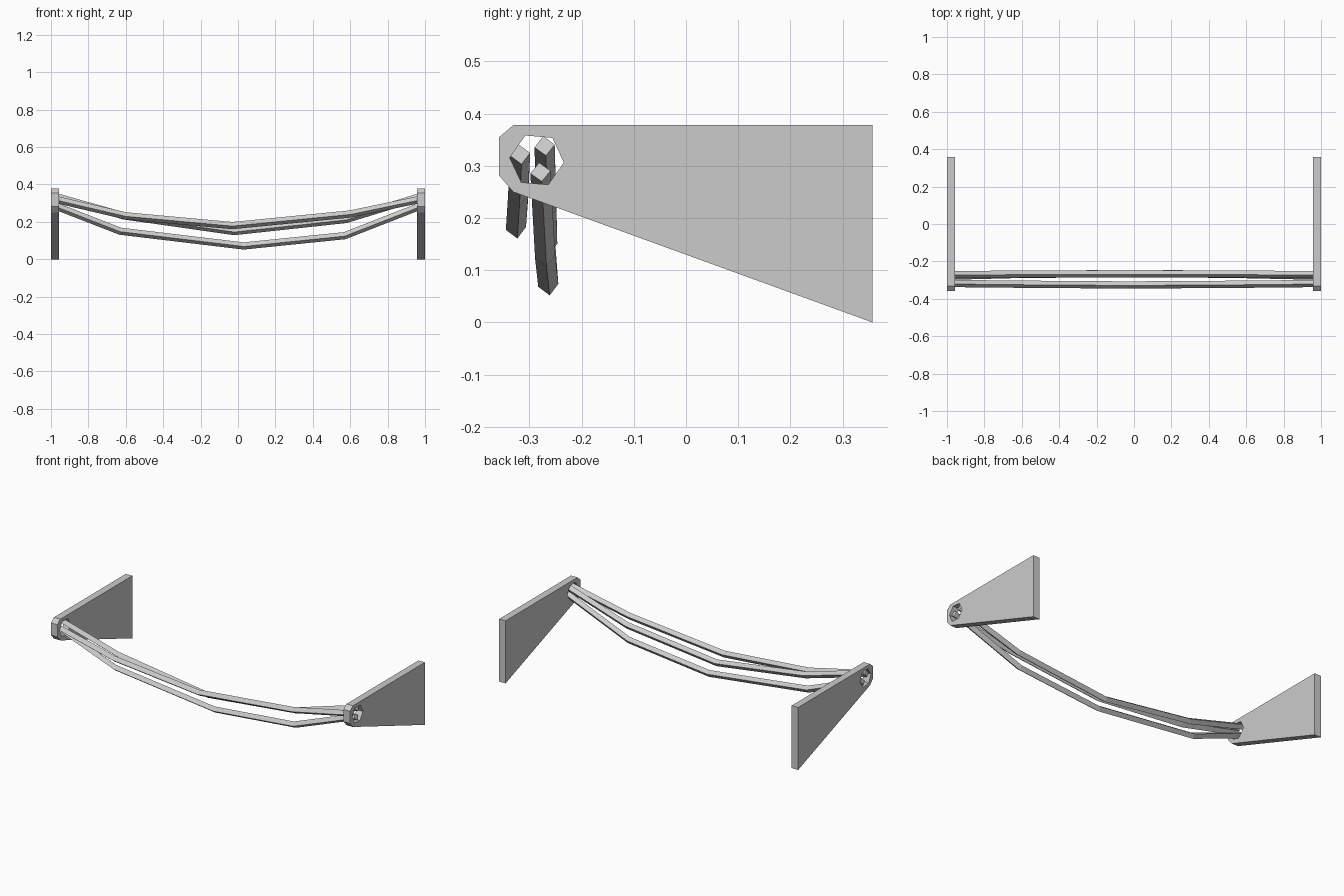
import bpy, bmesh
from math import cos, sin, radians, pi

if "Cube" in bpy.data.objects:
    bpy.data.objects.remove(bpy.data.objects["Cube"])


def prism(name, x0, x1, pts):
    # Extrude a (y, z) outline along x
    bm = bmesh.new()
    f = bm.faces.new([bm.verts.new((x0, y, z)) for y, z in pts])
    r = bmesh.ops.extrude_face_region(bm, geom=[f])
    for v in r["geom"]:
        if isinstance(v, bmesh.types.BMVert):
            v.co.x = x1
    bmesh.ops.recalc_face_normals(bm, faces=bm.faces)
    me = bpy.data.meshes.new(name)
    bm.to_mesh(me)
    bm.free()
    ob = bpy.data.objects.new(name, me)
    bpy.context.collection.objects.link(ob)
    return ob


def cable(name, pts):
    # Sagging square-section tube through a few points
    cu = bpy.data.curves.new(name, 'CURVE')
    cu.dimensions = '3D'
    cu.twist_mode = 'Z_UP'
    cu.bevel_depth = 0.0195
    cu.bevel_resolution = 0
    cu.use_fill_caps = True
    sp = cu.splines.new('POLY')
    sp.use_smooth = False
    sp.points.add(len(pts) - 1)
    for p, co in zip(sp.points, pts):
        p.co = (*co, 1)
        p.tilt = radians(8)
    ob = bpy.data.objects.new(name, cu)
    bpy.context.collection.objects.link(ob)


# Hexagonal hole cutter through both brackets
hexagon = [(-0.286 + 0.052 * cos(i * pi / 3 - radians(5)),
            0.311 + 0.052 * sin(i * pi / 3 - radians(5))) for i in range(6)]
cutter = prism("hole_cutter", -1.1, 1.1, hexagon)
cutter.hide_render = True
cutter.hide_viewport = True
cutter.display_type = 'WIRE'

# Tapered end brackets
outline = [(0.357, 0), (0.357, 0.378), (-0.331, 0.378), (-0.358, 0.355),
           (-0.358, 0.281), (-0.331, 0.25)]
for side, s in (("left", -1), ("right", 1)):
    plate = prism(side + "_bracket", s * 0.957, s * 1.0, outline)
    m = plate.modifiers.new("hole", 'BOOLEAN')
    m.operation = 'DIFFERENCE'
    m.solver = 'EXACT'
    m.object = cutter

# Three hanging cables
E = 0.985
cable("front_cable", [(-E, -0.318, 0.322), (-0.6, -0.322, 0.232), (-0.03, -0.326, 0.18),
                      (0.6, -0.322, 0.242), (E, -0.318, 0.322)])
cable("back_cable", [(-E, -0.271, 0.338), (-0.61, -0.268, 0.232), (-0.02, -0.266, 0.148),
                     (0.58, -0.268, 0.213), (E, -0.271, 0.338)])
cable("low_cable", [(-E, -0.279, 0.288), (-0.63, -0.270, 0.15), (0.03, -0.264, 0.071),
                    (0.57, -0.270, 0.126), (E, -0.279, 0.288)])
